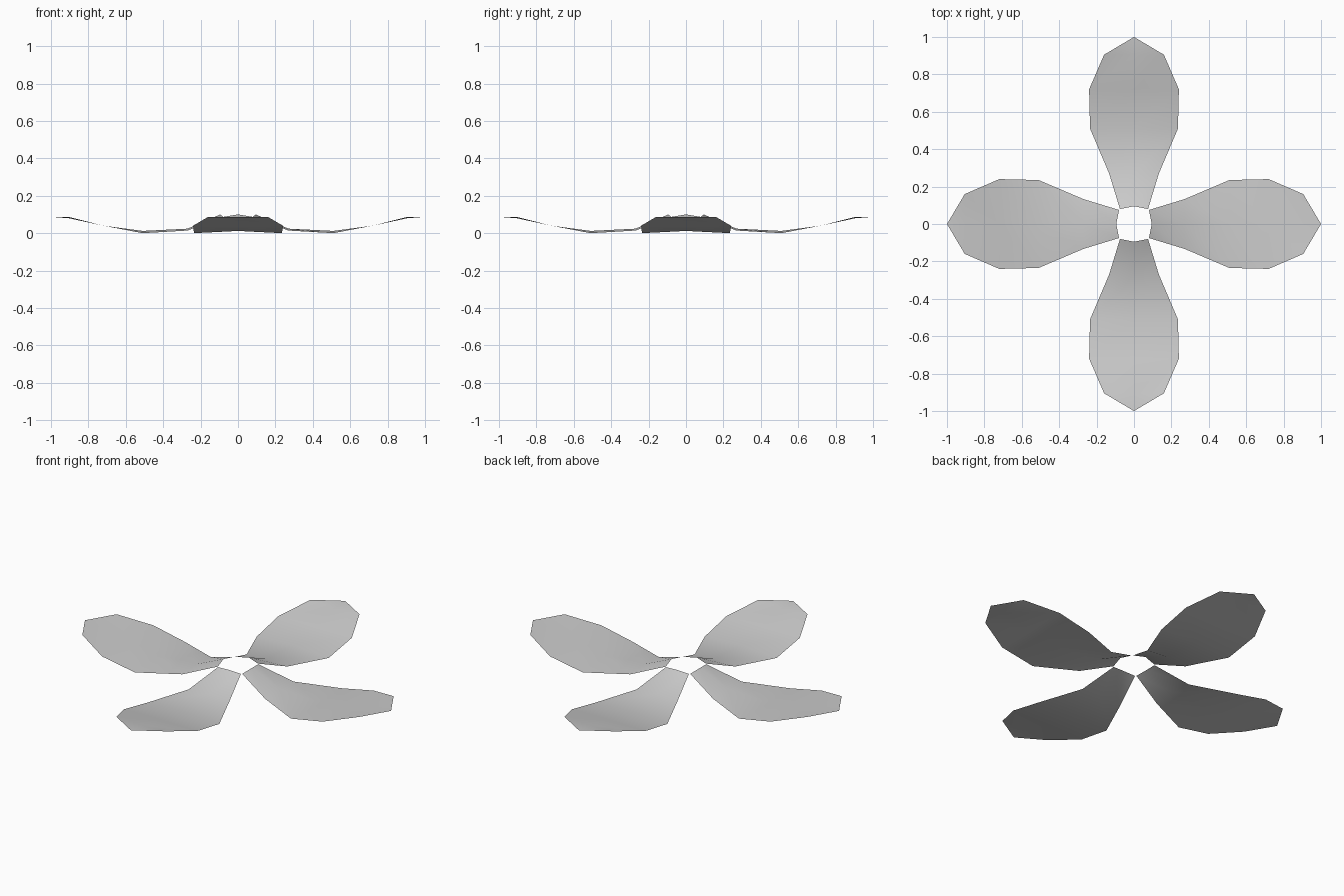
import bpy, bmesh, math
from mathutils import Matrix

cube = bpy.data.objects.get("Cube")
if cube:
    bpy.data.objects.remove(cube, do_unlink=True)

# Single plain colour
grey = bpy.data.materials.new("light_grey")
grey.use_nodes = True
colour = (0.6, 0.6, 0.6, 1)
grey.diffuse_color = colour
grey.node_tree.nodes["Principled BSDF"].inputs["Base Color"].default_value = colour

# Petal rows: half width, edge radius, edge height, middle radius, middle height
ROWS = [
    (0.075, 0.08, 0.088, 0.095, 0.1),
    (0.133, 0.27, 0.014, 0.27, 0.024),
    (0.235, 0.51, 0.0, 0.51, 0.012),
    (0.24, 0.72, 0.04, 0.72, 0.04),
    (0.16, 0.905, 0.087, 0.905, 0.08),
]
TIP = (0, 1.0, 0.087)


def make_petal(name, angle):
    bm = bmesh.new()
    rows = []
    for w, edge_r, edge_z, mid_r, mid_z in ROWS:
        points = [(-w, edge_r, edge_z), (0, mid_r, mid_z), (w, edge_r, edge_z)]
        rows.append([bm.verts.new(p) for p in points])
    for a, b in zip(rows, rows[1:]):
        for i in range(2):
            bm.faces.new((a[i], a[i + 1], b[i + 1], b[i]))
    # Pointed outer end
    tip = bm.verts.new(TIP)
    for i in range(2):
        bm.faces.new((rows[-1][i], rows[-1][i + 1], tip))
    bm.transform(Matrix.Rotation(angle, 4, "Z"))
    for f in bm.faces:
        f.smooth = True
    mesh = bpy.data.meshes.new(name)
    bm.to_mesh(mesh)
    bm.free()
    mesh.materials.append(grey)
    bpy.context.collection.objects.link(bpy.data.objects.new(name, mesh))


# Four petals around an open centre
for k, side in enumerate(("back", "right", "front", "left")):
    make_petal(side + "_petal", k * math.pi / 2)
